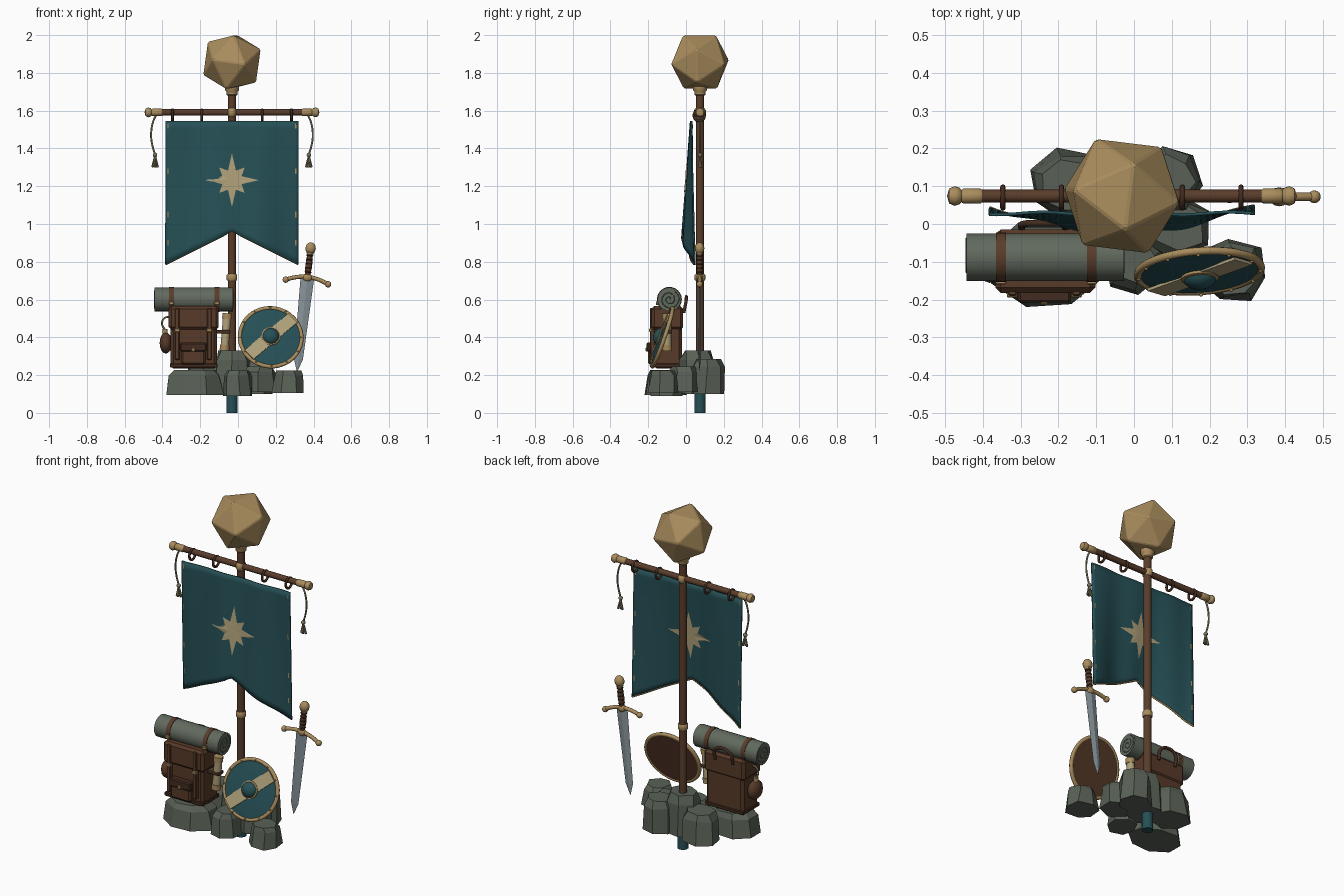
import bpy, bmesh, math, random
from mathutils import Matrix, Vector

if "Cube" in bpy.data.objects:
    bpy.data.objects.remove(bpy.data.objects["Cube"])
random.seed(4)
T, R = Matrix.Translation, Matrix.Rotation

def mat(name, r, g, b):
    m = bpy.data.materials.new(name)
    m.diffuse_color = (r, g, b, 1)
    m.use_nodes = True
    m.node_tree.nodes["Principled BSDF"].inputs["Base Color"].default_value = m.diffuse_color
    return m
TAN = mat("brass tan", .40, .265, .11)
CREAM = mat("pale cloth", .44, .36, .20)
TEAL = mat("teal", .019, .08, .093)
WOOD = mat("brown wood", .10, .046, .024)
LEATHER = mat("leather", .095, .042, .021)
DARK = mat("dark leather", .055, .024, .013)
STONE = mat("stone", .10, .12, .092)
ROLL = mat("grey green canvas", .12, .142, .11)
STEEL = mat("steel", .24, .29, .32)
ROPE = mat("rope", .21, .18, .11)

def make(name, bm, material, smooth=None, M=None):
    if M:
        bm.transform(M)
    bmesh.ops.recalc_face_normals(bm, faces=bm.faces)
    me = bpy.data.meshes.new(name)
    bm.to_mesh(me); bm.free()
    me.materials.append(material)
    ob = bpy.data.objects.new(name, me)
    bpy.context.collection.objects.link(ob)
    if smooth:
        bpy.ops.object.select_all(action='DESELECT')
        ob.select_set(True)
        bpy.context.view_layer.objects.active = ob
        bpy.ops.object.shade_smooth_by_angle(angle=math.radians(smooth))
    return ob

def lathe(name, prof, material, M=None, n=16, smooth=40):
    bm = bmesh.new()
    rings = [[bm.verts.new((r * math.cos(2 * math.pi * i / n), r * math.sin(2 * math.pi * i / n), z))
              for i in range(n)] for r, z in prof]
    for a, b in zip(rings, rings[1:]):
        for i in range(n):
            j = (i + 1) % n
            bm.faces.new((a[i], a[j], b[j], b[i]))
    for ring, (r, z) in ((rings[0], prof[0]), (rings[-1], prof[-1])):
        if r > 1e-5:
            bm.faces.new(ring)
    bmesh.ops.remove_doubles(bm, verts=bm.verts, dist=1e-5)
    return make(name, bm, material, smooth, M)

def cyl(name, a, b, r, material, n=14, r2=None):
    a, b = Vector(a), Vector(b)
    M = T(a) @ (b - a).to_track_quat('Z', 'Y').to_matrix().to_4x4()
    return lathe(name, [(r, 0), (r if r2 is None else r2, (b - a).length)], material, M, n)

def ball(name, c, r, material, s=(1, 1, 1), M=Matrix()):
    bm = bmesh.new()
    bmesh.ops.create_uvsphere(bm, u_segments=14, v_segments=8, radius=r)
    return make(name, bm, material, 60, M @ T(c) @ Matrix.Diagonal((*s, 1)))

def box(name, lo, hi, material, bevel=0.004, M=None):
    bm = bmesh.new()
    bmesh.ops.create_cube(bm, size=1)
    for v in bm.verts:
        v.co = [(l + h) / 2 + c * (h - l) for l, h, c in zip(lo, hi, v.co)]
    if bevel:
        bmesh.ops.bevel(bm, geom=bm.edges[:], offset=bevel, segments=1, affect='EDGES')
    return make(name, bm, material, None, M)

def tube(name, pts, r, material, M=Matrix(), closed=False):
    cu = bpy.data.curves.new(name, 'CURVE')
    cu.dimensions = '3D'; cu.bevel_depth = r; cu.bevel_resolution = 2; cu.resolution_u = 5
    cu.use_fill_caps = True
    sp = cu.splines.new('BEZIER')
    sp.bezier_points.add(len(pts) - 1)
    sp.use_cyclic_u = closed
    for p, co in zip(sp.bezier_points, pts):
        p.co = M @ Vector(co)
        p.handle_left_type = p.handle_right_type = 'AUTO'
    cu.materials.append(material)
    ob = bpy.data.objects.new(name, cu)
    bpy.context.collection.objects.link(ob)
    bpy.ops.object.select_all(action='DESELECT')
    ob.select_set(True)
    bpy.context.view_layer.objects.active = ob
    bpy.ops.object.convert(target='MESH')

PX, PY = -.035, .074
AT = T((PX, PY, 0))

# pole, ground peg and collars
cyl("ground_peg", (PX, PY, 0), (PX, PY, .3), .03, TEAL, 16)
cyl("pole", (PX, PY, .2), (PX, PY, 1.74), .022, WOOD, 16)
lathe("pole_band", [(.024, .70), (.028, .705), (.028, .73), (.024, .735)], TAN, AT)
lathe("top_collar", [(.024, 1.68), (.03, 1.685), (.03, 1.70), (.038, 1.71), (.038, 1.74), (.03, 1.76)], TAN, AT)
# twenty-sided finial
bm = bmesh.new()
phi = (1 + 5 ** .5) / 2
for a in (-1, 1):
    for b in (-phi, phi):
        for co in ((0, a, b), (a, b, 0), (b, 0, a)):
            bm.verts.new(Vector(co) * .168 / 1.902)
bmesh.ops.convex_hull(bm, input=bm.verts)
bmesh.ops.bevel(bm, geom=bm.edges[:], offset=.005, segments=1, affect='EDGES')
make("finial", bm, TAN, None, T((PX, PY, 1.857)) @ R(math.radians(-7), 4, 'Z') @ R(math.radians(8), 4, 'Y'))

# crossbar with mirrored ends, ropes and tassels
BZ = 1.591
cyl("crossbar", (PX - .4, PY, BZ), (PX + .4, PY, BZ), .017, WOOD)
ball("bar_knot", (PX, PY, BZ), .03, TAN, (.85, 1.1, 1.1))
for s, side in ((-1, "left"), (1, "right")):
    M = T((PX, PY, BZ)) @ R(s * math.pi / 2, 4, 'Y')
    lathe(side + "_bar_cap", [(.017, .37), (.02, .375), (.02, .42), (.016, .425), (.022, .43), (.026, .443),
                              (.02, .457), (0, .463)], TAN, M)
    tube(side + "_cord", [(PX + s * x, PY, z) for x, z in ((.40, 1.58), (.418, 1.54), (.428, 1.47), (.422, 1.42), (.408, 1.37))], .005, ROPE)
    ball(side + "_tassel_knot", (PX + s * .407, PY, 1.365), .012, ROPE)
    for k in (-1, 0, 1):
        cyl(side + "_tassel", (PX + s * .407, PY, 1.365), (PX + s * .407 + k * .014, PY + .006 * (k * k - .5), 1.3), .004, ROPE, 6, .007)
for x in (-.35, -.195, .125, .28):
    tube("banner_ring", [(x, PY - .004 + .028 * math.cos(t * math.pi / 3), 1.575 + .03 * math.sin(t * math.pi / 3))
                         for t in range(6)], .007, DARK, closed=True)

# rippled swallow-tail banner
def bottom(u):
    return .96 - .175 * abs(u)
def drape(x, z, off=0):
    u = (x - PX) / .352
    t = (1.545 - z) / (1.545 - bottom(u))
    y = .028 - .046 * t * (1 - u * u) + .02 * t * u * u + .007 * math.sin(u * 9 + .6) * (.5 + .5 * t)
    return (x, y + off, z)
bm = bmesh.new()
NX, NZ = 36, 20
g = []
for i in range(NX + 1):
    u = -1 + 2 * i / NX
    g.append([bm.verts.new(drape(PX + .352 * u, 1.545 + (bottom(u) - 1.545) * k / NZ)) for k in range(NZ + 1)])
for i in range(NX):
    for k in range(NZ):
        bm.faces.new((g[i][k], g[i + 1][k], g[i + 1][k + 1], g[i][k + 1]))
ban = make("banner", bm, TEAL, 50)
so = ban.modifiers.new("thickness", 'SOLIDIFY'); so.thickness = .008; so.offset = 0
# star emblem on both faces
for side, off in (("front", -.0065), ("back", .0065)):
    bm = bmesh.new()
    rings = []
    for f in (.02, .25, .5, .75, 1):
        ring = []
        for i in range(16):
            r = .055 if i % 2 else (.142 if i % 4 == 0 else .095)
            a = i * math.pi / 8
            ring.append(bm.verts.new(drape(PX + f * r * math.cos(a), 1.232 + f * r * math.sin(a), off)))
        rings.append(ring)
    bm.faces.new(rings[0])
    for a, b in zip(rings, rings[1:]):
        for i in range(16):
            bm.faces.new((a[i], a[(i + 1) % 16], b[(i + 1) % 16], b[i]))
    make("star_" + side, bm, CREAM)
    # stitches down the side hems
    for s in (-1, 1):
        for z in (1.52, 1.28, 1.05, .9):
            bm = bmesh.new()
            x = PX + s * .338
            bm.faces.new([bm.verts.new(drape(x + a, z + b, off)) for a, b in
                          ((-.003, -.015), (.003, -.015), (.003, .015), (-.003, .015))])
            make("stitch", bm, TAN)
tube("bottom_hem", [drape(PX + .35 * u / 8, bottom(u / 8) + .002, .001) for u in range(-8, 9)], .0048, TAN)

# rocks: x, y, radius x, radius y, bottom, top, sides
for x, y, rx, ry, z0, z1, n in ((-.235, -.105, .16, .115, .095, .228, 8), (-.005, -.1, .085, .085, .09, .225, 7),
                                (.262, -.122, .09, .09, .105, .225, 7), (-.03, .06, .105, .10, .1, .33, 7),
                                (-.17, .1, .11, .1, .1, .27, 7), (.085, .115, .1, .095, .1, .285, 7),
                                (.11, -.01, .1, .09, .11, .245, 6)):
    M = T((x, y, z0)) @ Matrix.Diagonal((rx, ry, z1 - z0, 1)) @ R(random.random() * 2, 4, 'Z')
    rock = lathe("rock", [(1, 0), (.9, .78), (.72, 1)], STONE, M, n, None)
    for v in rock.data.vertices:
        v.co += Vector([random.uniform(-.008, .008) for _ in range(2)] + [0])

# backpack
box("pack_body", (-.36, -.17, .235), (-.115, -.022, .54), LEATHER, .015)
box("pack_flap", (-.37, -.182, .44), (-.105, -.015, .565), LEATHER, .014)
box("front_pocket", (-.305, -.202, .255), (-.175, -.16, .365), LEATHER, .01)
box("pocket_flap", (-.31, -.208, .325), (-.17, -.16, .372), DARK, .006)
box("base_band", (-.364, -.174, .24), (-.111, -.018, .262), DARK)
for x in (-.325, -.155):
    box("pack_strap", (x - .012, -.19, .28), (x + .012, -.165, .555), WOOD)
    box("pack_buckle", (x - .014, -.195, .428), (x + .014, -.18, .448), TAN, .003)
box("pocket_buckle", (-.25, -.214, .325), (-.23, -.2, .345), TAN, .003)
tube("pack_handle", [(-.3, -.012, .53), (-.295, 0, .59), (-.24, .002, .615), (-.19, 0, .59), (-.185, -.012, .53)], .009, DARK)
# canteen on the left side
ball("canteen", (-.385, -.1, .37), .056, LEATHER, (.6, 1, 1))
cyl("canteen_neck", (-.39, -.1, .42), (-.39, -.1, .445), .014, TAN, 10)
tube("canteen_cord", [(-.39, -.1, .44), (-.405, -.1, .47), (-.395, -.1, .5), (-.365, -.1, .51)], .005, ROPE)
# scroll tube on the right side
cyl("scroll", (-.075, -.1, .335), (-.06, -.1, .525), .022, CREAM)
for t in (.0, .88):
    cyl("scroll_cap", (-.075 + .015 * t, -.1, .33 + .19 * t), (-.073 + .015 * t, -.1, .36 + .19 * t), .026, TAN)
box("scroll_loop", (-.12, -.126, .42), (-.042, -.074, .438), WOOD)
# bedroll with spiral ends
BY, BR = -.088, .601
cyl("bedroll", (-.446, BY, BR), (-.03, BY, BR), .063, ROLL, 24)
for x in (-.446, -.03):
    tube("roll_spiral", [(x, BY + (.006 + .0028 * i) * math.cos(i * .8), BR + (.006 + .0028 * i) * math.sin(i * .8))
                         for i in range(18)], .0025, STONE)
for x in (-.355, -.115):
    cyl("roll_strap", (x - .013, BY, BR), (x + .013, BY, BR), .066, WOOD, 24)
    box("roll_buckle", (x - .014, BY - .072, BR - .03), (x + .014, BY - .06, BR - .01), TAN, .003)

# round shield, leaning back
S = T((.17, -.125, .4)) @ R(math.radians(4), 4, 'Z') @ R(math.radians(71), 4, 'X')
sh = lathe("shield_disc", [(.16, -.008), (.16, .006), (.1, .013), (0, .017)], TEAL, S, 32)
sh.data.materials.append(WOOD)
for p in sh.data.polygons:
    if p.normal.y > .5:
        p.material_index = 1
tube("shield_rim", [(.163 * math.cos(i * math.pi / 8), .163 * math.sin(i * math.pi / 8), 0) for i in range(16)],
     .011, TAN, S, True)
for s in (-1, 1):
    box("shield_stripe", (.03 if s > 0 else -.156, -.034, .011), (.156 if s > 0 else -.03, .034, .019), CREAM, 0,
        S @ R(math.radians(41), 4, 'Z'))
lathe("boss_ring", [(.05, .01), (.05, .022), (.04, .026)], TAN, S, 20)
lathe("shield_boss", [(.045, .015), (.042, .03), (.028, .042), (.012, .048), (0, .049)], TEAL, S, 20, 60)
for i in range(12):
    a = i * math.pi / 6
    ball("rim_rivet", (.162 * math.cos(a), .162 * math.sin(a), .01), .005, TAN, M=S)

# sword standing behind the shield
W = T((.364, .072, .712)) @ R(math.radians(6.3), 4, 'Y')
lathe("sword_blade", [(0, -.5), (.024, -.43), (.036, 0)], STEEL, W @ Matrix.Diagonal((1, .25, 1, 1)), 4, None)
tube("sword_guard", [(-.112, 0, -.018), (-.06, 0, 0), (0, 0, .008), (.06, 0, 0), (.112, 0, -.018)], .011, TAN, W)
for s in (-1, 1):
    ball("guard_end", (s * .113, 0, -.019), .017, TAN, M=W)
ball("guard_block", (0, 0, .005), .022, TAN, (1.2, .8, 1), W)
lathe("sword_grip", [(.014, .01), (.018, .07), (.014, .135)], WOOD, W, 12)
for i in range(5):
    z = .03 + .022 * i
    lathe("grip_wrap", [(.016, z), (.019, z + .004), (.016, z + .008)], DARK, W, 12)
lathe("pommel_collar", [(.018, .13), (.02, .137), (.016, .145)], TAN, W, 12)
ball("pommel", (0, 0, .16), .028, TAN, (1, .9, 1.15), W)

# centre the whole model
for ob in bpy.context.collection.objects:
    ob.location.x += .003
